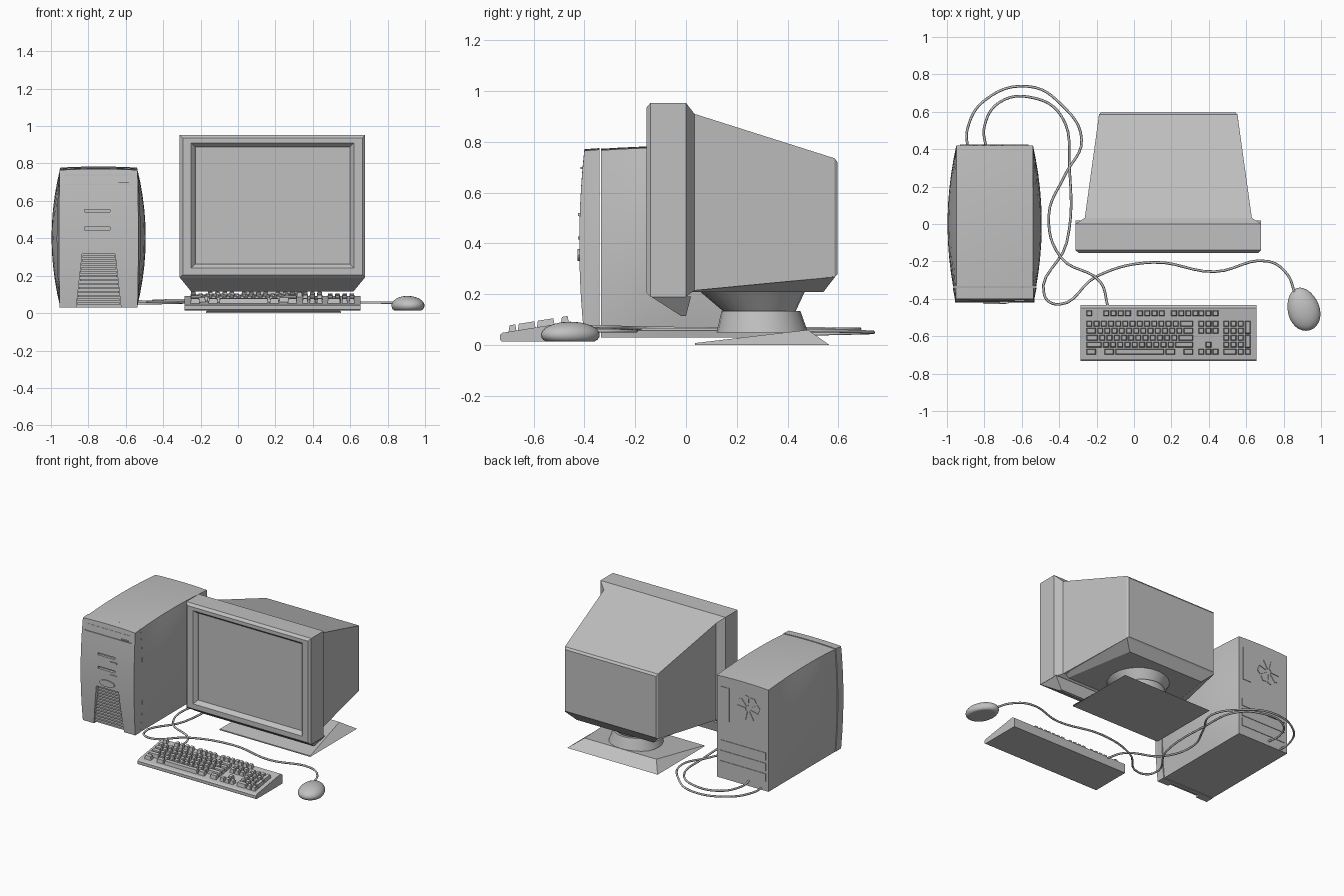
import bpy, bmesh, math
from mathutils import Vector, Matrix

if "Cube" in bpy.data.objects:
    bpy.data.objects.remove(bpy.data.objects["Cube"])

grey = bpy.data.materials.new("case grey")
grey.use_nodes = True
grey.diffuse_color = (0.53, 0.53, 0.53, 1)
grey.node_tree.nodes["Principled BSDF"].inputs["Base Color"].default_value = (0.53, 0.53, 0.53, 1)


# ---- helpers ----
def finish(name, bm, smooth=None):
    bmesh.ops.recalc_face_normals(bm, faces=bm.faces)
    mesh = bpy.data.meshes.new(name)
    bm.to_mesh(mesh)
    bm.free()
    obj = bpy.data.objects.new(name, mesh)
    bpy.context.collection.objects.link(obj)
    mesh.materials.append(grey)
    if smooth:
        activate(obj)
        bpy.ops.object.shade_smooth_by_angle(angle=math.radians(smooth))
    return obj


def activate(obj):
    bpy.ops.object.select_all(action='DESELECT')
    obj.select_set(True)
    bpy.context.view_layer.objects.active = obj


def add_loft(bm, rings):
    loops = [[bm.verts.new(p) for p in ring] for ring in rings]
    for a, b in zip(loops, loops[1:]):
        for i in range(len(a)):
            j = (i + 1) % len(a)
            bm.faces.new((a[i], a[j], b[j], b[i]))
    bm.faces.new(loops[0])
    bm.faces.new(loops[-1])


def loft(name, rings, smooth=None):
    bm = bmesh.new()
    add_loft(bm, rings)
    return finish(name, bm, smooth)


def rect_y(y, x0, x1, z0, z1):
    return [(x0, y, z0), (x1, y, z0), (x1, y, z1), (x0, y, z1)]


def rect_z(z, x0, x1, y0, y1):
    return [(x0, y0, z), (x1, y0, z), (x1, y1, z), (x0, y1, z)]


def circle(cx, cy, z, r, n=24):
    return [(cx + r * math.cos(math.tau * i / n), cy + r * math.sin(math.tau * i / n), z) for i in range(n)]


def boxes(name, items):
    """Each item is x0, x1, y0, y1, z0, z1."""
    bm = bmesh.new()
    for x0, x1, y0, y1, z0, z1 in items:
        add_loft(bm, [rect_z(z0, x0, x1, y0, y1), rect_z(z1, x0, x1, y0, y1)])
    return finish(name, bm)


def cut(target, cutter):
    mod = target.modifiers.new("cut", 'BOOLEAN')
    mod.operation = 'DIFFERENCE'
    mod.solver = 'EXACT'
    mod.object = cutter
    activate(target)
    bpy.ops.object.modifier_apply(modifier=mod.name)
    bpy.data.objects.remove(cutter)


# ---- tower: bulging case and front bezel ----
TX = -0.745


def tower_block(name, y0, y1, grow=0.0):
    bm = bmesh.new()
    bmesh.ops.create_cube(bm, size=2)
    bmesh.ops.subdivide_edges(bm, edges=bm.edges[:], cuts=9, use_grid_fill=True)
    for v in bm.verts:
        u, w = v.co.x, v.co.z
        y = y0 + (y1 - y0) * (v.co.y + 1) / 2
        along = 1 - min(1, abs(y) / 0.42) ** 2
        if v.co.y < -0.99 and y0 < -0.38:
            y -= 0.02 * (1 - w * w)
        x = TX + u * (0.205 + grow + 0.047 * along * (1 - w * w))
        top = 0.76 + grow + 0.018 * along + 0.006 * (1 - u * u)
        v.co = (x, y, 0.03 + (top - 0.03) * (w + 1) / 2)
    return finish(name, bm, 25)


case = tower_block("tower_case", -0.335, 0.42)
bezel = tower_block("tower_bezel", -0.4, -0.34, 0.003)

# grille opening and drive slots in the bezel
cut(bezel, loft("grille_cutter", [
    [(TX - 0.123, y, 0.0), (TX + 0.123, y, 0.0), (TX + 0.088, y, 0.315), (TX - 0.088, y, 0.315)]
    for y in (-0.5, -0.37)]))
cut(bezel, boxes("slot_cutter", [(-0.82, -0.685, -0.5, -0.4, z, z + 0.015) for z in (0.445, 0.54)]
    + [(-0.93, -0.56, -0.5, -0.402, z, z + 0.006) for z in (0.685, 0.735)]))

slats = []
for i in range(13):
    z = 0.045 + i * 0.021
    half = 0.12 - 0.112 * z
    slats.append((TX - half, TX + half, -0.4, -0.365, z, z + 0.011))
boxes("grille_slats", slats)
boxes("drive_buttons", [(-0.72, -0.67, -0.425, -0.4, z, z + 0.012) for z in (0.415, 0.508)]
      + [(-0.64, -0.585, -0.415, -0.39, 0.692, 0.7)])
power = loft("power_button", [[(TX + x * 1.0, y, 0.355 + z * 0.4) for x, z, _ in circle(0, 0, 0, 0.06)]
                              for y in (-0.41, -0.427)])

# back panel details: vent petals, port plate, card slots
bm = bmesh.new()
for i in range(8):
    turn = Matrix.Rotation(math.tau * (i + 0.3) / 8, 3, 'Y')
    outline = [(0.02, -0.006), (0.08, -0.026), (0.096, 0), (0.08, 0.026), (0.02, 0.006)]
    add_loft(bm, [[Vector((-0.79, 0, 0.585)) + turn @ Vector((x, y, z)) for x, z in outline]
                  for y in (0.41, 0.424)])
finish("fan_vent", bm)
boxes("port_plate", [(-0.64, -0.575, 0.41, 0.424, 0.45, 0.69)])
boxes("card_slots", [(-0.93, -0.565, 0.41, 0.424, z, z + 0.055) for z in (0.1, 0.175, 0.25)])

# ---- monitor ----
MX = 0.185
loft("monitor_shell", [
    rect_y(-0.125, -0.228, 0.598, 0.262, 0.888),
    rect_y(-0.135, -0.232, 0.602, 0.258, 0.892),
    rect_y(-0.155, -0.25, 0.62, 0.24, 0.91),
    rect_y(-0.155, -0.295, 0.665, 0.205, 0.935),
    rect_y(-0.14, -0.313, 0.68, 0.19, 0.953),
    rect_y(0.0, -0.313, 0.68, 0.19, 0.953),
    rect_y(0.033, -0.263, 0.63, 0.215, 0.91),
    rect_y(0.585, -0.187, 0.553, 0.268, 0.735),
    rect_y(0.596, -0.177, 0.543, 0.278, 0.72),
])
loft("monitor_chin", [rect_z(0.192, -0.313, 0.68, -0.14, 0.02),
                      rect_z(0.115, -0.25, 0.617, -0.02, 0.0)])
loft("monitor_underside", [
    [(-0.263, 0.01, 0.222), (0.63, 0.01, 0.222), (0.553, 0.588, 0.27), (-0.187, 0.588, 0.27)],
    rect_z(0.208, -0.21, 0.58, 0.01, 0.03)[:2] + [(0.49, 0.54, 0.208), (-0.12, 0.54, 0.208)]])
loft("stand_neck", [circle(MX, 0.29, 0.13, 0.14), circle(MX, 0.26, 0.215, 0.21)], 30)
loft("stand_collar", [circle(MX, 0.3, 0.05, 0.18), circle(MX, 0.295, 0.135, 0.155)], 30)
loft("stand_base", [
    rect_z(0.0, -0.17, 0.55, 0.035, 0.565),
    [(-0.17, 0.035, 0.008), (0.55, 0.035, 0.008), (0.47, 0.48, 0.06), (-0.1, 0.48, 0.06)]])


# ---- keyboard ----
def deck(y):
    return 0.048 + (y + 0.725) * 0.16


side = [(-0.725, 0.015), (-0.732, 0.02), (-0.732, 0.04), (-0.722, deck(-0.722)),
        (-0.45, deck(-0.45)), (-0.432, 0.08), (-0.432, 0.015)]
keyboard = loft("keyboard_body", [[(x, y, z) for y, z in side] for x in (-0.287, 0.655)])

P = 0.0385
ROWS = [-0.533, -0.571, -0.608, -0.645, -0.683]
LEFT, NAV, PAD = -0.258, 0.34, 0.474
keys = []


def key_row(x, y, widths, depth=1):
    for w in widths:
        if w > 0:
            keys.append((x, y, w, depth))
        x += abs(w) * P


# function row, with negative widths as gaps
key_row(LEFT, -0.477, [1, -1.35] + ([1] * 4 + [-0.7]) * 3)
for widths, y in zip(([1] * 13 + [2], [1.5] + [1] * 12 + [1.5], [1.8] + [1] * 11 + [2.2],
                      [2.3] + [1] * 10 + [2.7], [1.5, -1, 1.5, 7, 1.5, -1, 1.5]), ROWS):
    key_row(LEFT, y, widths)
for y in [-0.477] + ROWS[:2]:
    key_row(NAV, y, [1] * 3)
key_row(NAV, ROWS[3], [-1, 1])
key_row(NAV, ROWS[4], [1] * 3)
for y in ROWS[:4]:
    key_row(PAD, y, [1] * 3)
key_row(PAD, ROWS[4], [2, 1])
for y in (ROWS[0], ROWS[2]):
    key_row(PAD + 3 * P, y - P / 2, [1], 2)
key_row(PAD + 3 * P, ROWS[4], [1])

bm = bmesh.new()
for x, y, w, d in keys:
    x0, x1 = x + 0.003, x + w * P - 0.003
    y0, y1 = y - d * P / 2 + 0.003, y + d * P / 2 - 0.003
    rings = []
    for inset, lift in ((0, -0.005), (0.005, 0.025)):
        ring = rect_z(0, x0 + inset, x1 - inset, y0 + inset, y1 - inset)
        rings.append([(a, b, deck(b) + lift) for a, b, _ in ring])
    add_loft(bm, rings)
finish("keyboard_keys", bm)

# ---- mouse: egg with a flat underside ----
bm = bmesh.new()
bmesh.ops.create_uvsphere(bm, u_segments=28, v_segments=16, radius=1)
spin = Matrix.Rotation(math.radians(17), 3, 'Z')
for v in bm.verts:
    x, y, z = v.co
    flat = Vector((x * (0.085 - 0.008 * y), y * 0.118, 0))
    v.co = spin @ flat + Vector((0.906, -0.455, 0.04 + (z * 0.052 if z > 0 else max(z * 0.05, -0.025))))
bmesh.ops.remove_doubles(bm, verts=bm.verts, dist=0.0005)
finish("mouse_body", bm, 50)


# ---- cables ----
def cable(name, points, heights):
    curve = bpy.data.curves.new(name, 'CURVE')
    curve.dimensions = '3D'
    curve.bevel_depth = 0.007
    curve.bevel_resolution = 1
    curve.resolution_u = 6
    spline = curve.splines.new('BEZIER')
    spline.bezier_points.add(len(points) - 1)
    for i, (bp, (x, y)) in enumerate(zip(spline.bezier_points, points)):
        t = i / (len(points) - 1)
        bp.co = (x, y, heights[0] * (1 - t) + heights[1] * t)
        bp.handle_left_type = bp.handle_right_type = 'AUTO'
    obj = bpy.data.objects.new(name, curve)
    bpy.context.collection.objects.link(obj)
    curve.materials.append(grey)


cable("keyboard_cable", [
    (-0.89, 0.4), (-0.89, 0.51), (-0.8, 0.66), (-0.56, 0.735), (-0.39, 0.64), (-0.28, 0.45),
    (-0.37, 0.26), (-0.455, 0.05), (-0.39, -0.18), (-0.18, -0.31), (-0.14, -0.44)], (0.04, 0.075))
cable("mouse_cable", [
    (-0.79, 0.4), (-0.8, 0.52), (-0.72, 0.65), (-0.54, 0.675), (-0.39, 0.58), (-0.345, 0.3),
    (-0.36, -0.1), (-0.48, -0.38), (-0.4, -0.43), (-0.2, -0.28), (0.1, -0.205), (0.43, -0.255),
    (0.72, -0.2), (0.82, -0.27), (0.86, -0.37)], (0.065, 0.055))
